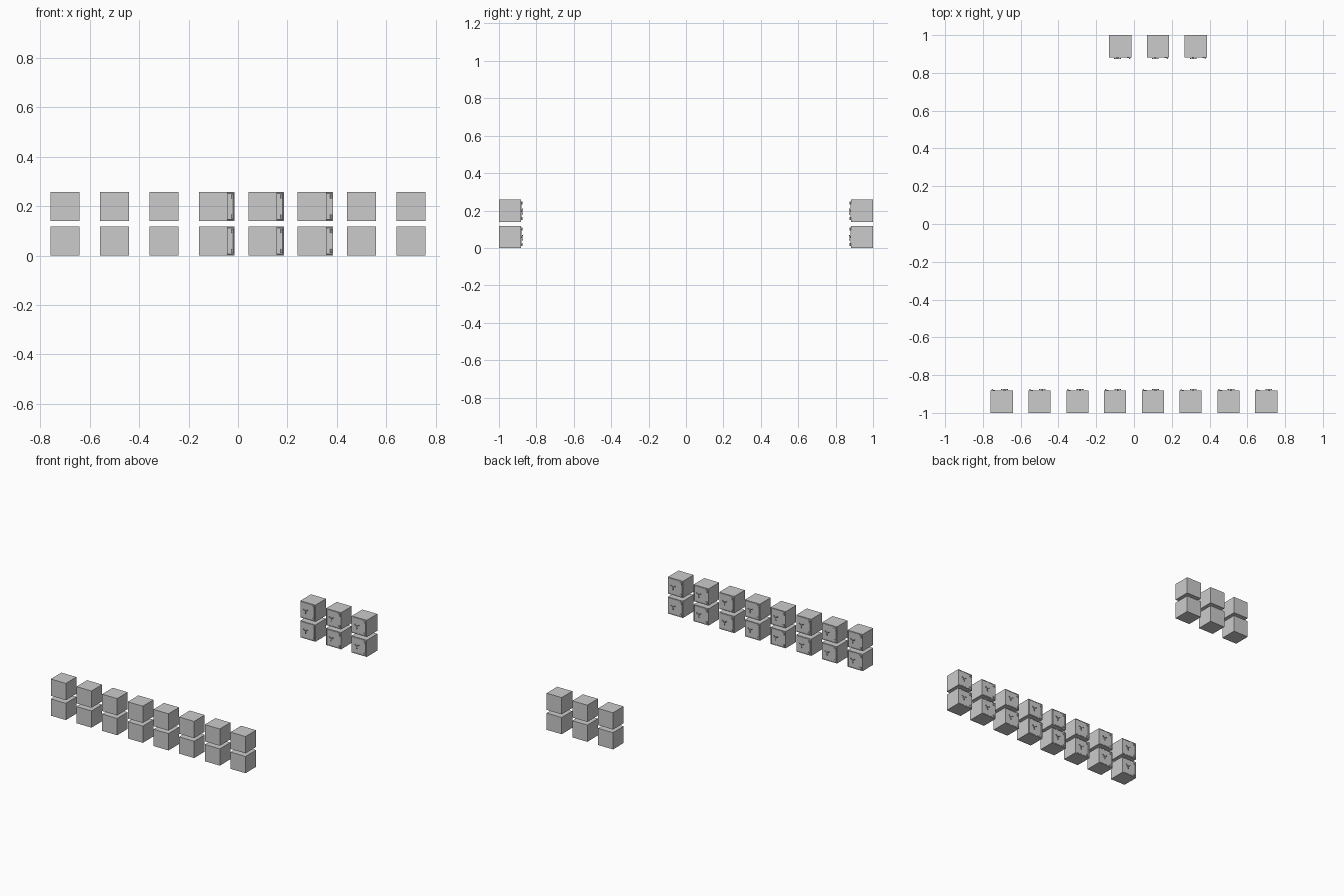
import bpy, bmesh, math
from mathutils import Matrix, Vector

if "Cube" in bpy.data.objects:
    bpy.data.objects.remove(bpy.data.objects["Cube"])

W, D, H = 0.117, 0.118, 0.118   # safe body size
FY = -D / 2                     # local front plane

grey = bpy.data.materials.new("light_grey")
grey.diffuse_color = (0.6, 0.6, 0.6, 1)
grey.use_nodes = True
grey.node_tree.nodes["Principled BSDF"].inputs["Base Color"].default_value = grey.diffuse_color


def box(bm, c, s, rot=Matrix()):
    m = Matrix.Translation(c) @ rot @ Matrix.Diagonal((*s, 1))
    return bmesh.ops.create_cube(bm, size=1, matrix=m)


def cyl(bm, c, r1, r2, depth, axis):
    rot = Matrix.Rotation(math.pi / 2, 4, 'X') if axis == 'Y' else Matrix()
    bmesh.ops.create_cone(bm, cap_ends=True, segments=12, radius1=r1, radius2=r2,
                          depth=depth, matrix=Matrix.Translation(c) @ rot)


def finish(bm, name):
    me = bpy.data.meshes.new(name)
    bmesh.ops.recalc_face_normals(bm, faces=bm.faces[:])
    bm.to_mesh(me)
    bm.free()
    me.materials.append(grey)
    return me


# body with a thin groove around the door
bm = bmesh.new()
box(bm, (0, 0, 0), (W, D, H))
front = [f for f in bm.faces if f.normal.y < -0.9]
bmesh.ops.inset_region(bm, faces=front, thickness=0.006)
bmesh.ops.inset_region(bm, faces=front, thickness=0.001, depth=-0.002)
bmesh.ops.inset_region(bm, faces=front, thickness=0.001, depth=0.002)
body = finish(bm, "safe_body")

# three-spoke handle
bm = bmesh.new()
hx = -0.014
cyl(bm, (hx, FY - 0.004, 0), 0.005, 0.004, 0.008, 'Y')
for k in range(3):
    a = math.radians(30 + 120 * k)
    d = Vector((math.cos(a), 0, math.sin(a)))
    rot = Matrix.Rotation(-a, 4, 'Y')
    box(bm, Vector((hx, FY - 0.007, 0)) + d * 0.009, (0.016, 0.003, 0.004), rot)
    cyl(bm, Vector((hx, FY - 0.007, 0)) + d * 0.017, 0.003, 0.003, 0.005, 'Y')
handle = finish(bm, "safe_handle")

# hinge: bent bar along the door edge, with a knuckle and strap at each end
bm = bmesh.new()
path = [(0.036, -0.047), (0.046, -0.042), (0.05, -0.03), (0.05, 0.03), (0.046, 0.042), (0.036, 0.047)]
for (x0, z0), (x1, z1) in zip(path, path[1:]):
    a = math.atan2(z1 - z0, x1 - x0)
    box(bm, ((x0 + x1) / 2, FY - 0.001, (z0 + z1) / 2),
        (math.hypot(x1 - x0, z1 - z0) + 0.001, 0.004, 0.003), Matrix.Rotation(-a, 4, 'Y'))
for s in (-1, 1):
    cyl(bm, (0.05, FY - 0.004, s * 0.041), 0.004, 0.004, 0.016, 'Z')
    box(bm, (0.043, FY - 0.002, s * 0.041), (0.014, 0.004, 0.008))
hinge = finish(bm, "safe_hinge")


def safe(x, y, z, turn):
    for me in (body, handle, hinge):
        ob = bpy.data.objects.new(me.name, me)
        bpy.context.collection.objects.link(ob)
        ob.location = (x, y, z)
        ob.rotation_euler.z = turn


# two stacked rows on each side, doors facing inward
for z in (H / 2, 0.14 + H / 2):
    for i in range(8):
        safe(-0.7 + 0.2 * i, -1 + D / 2, z, math.pi)
    for x in (-0.073, 0.127, 0.327):
        safe(x, 1 - D / 2, z, 0)
